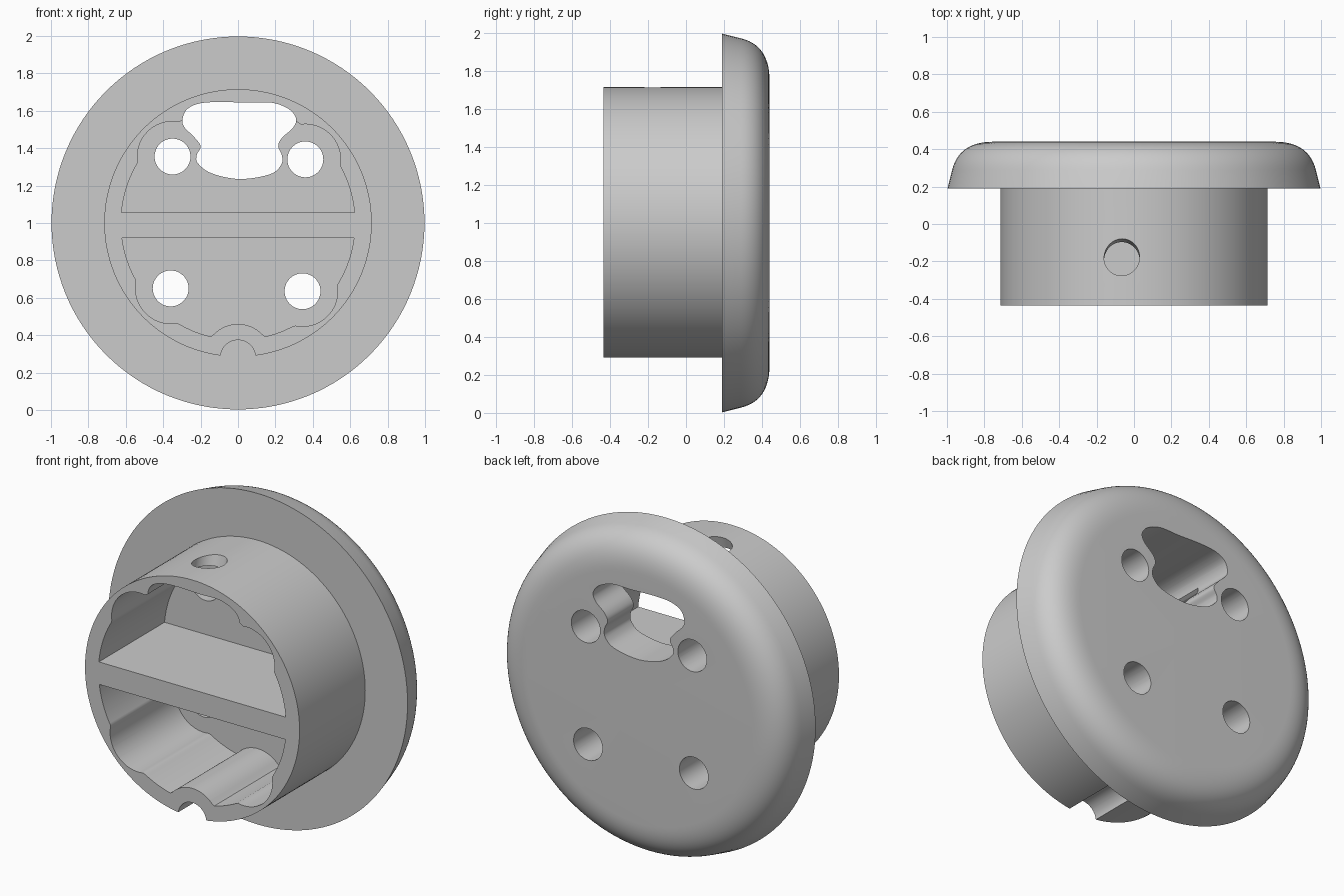
import bpy, bmesh
from math import cos, sin, pi, sqrt, radians
from mathutils import Vector, Matrix

if "Cube" in bpy.data.objects:
    bpy.data.objects.remove(bpy.data.objects["Cube"], do_unlink=True)

FRONT, SEAT, BACK = -0.435, 0.19, 0.44     # depths of cup mouth, flange face, flange back
MID = 1.0                                  # height of the round axis

grey = bpy.data.materials.new("plain grey")
grey.use_nodes = True
grey.diffuse_color = (0.6, 0.6, 0.6, 1)
grey.node_tree.nodes["Principled BSDF"].inputs["Base Color"].default_value = (0.6, 0.6, 0.6, 1)


def finish(bm, name):
    bmesh.ops.recalc_face_normals(bm, faces=bm.faces)
    mesh = bpy.data.meshes.new(name)
    bm.to_mesh(mesh)
    bm.free()
    mesh.materials.append(grey)
    obj = bpy.data.objects.new(name, mesh)
    bpy.context.collection.objects.link(obj)
    return obj


def prism(name, outline, y0, y1):
    """Extrude an (x, z) outline along y."""
    bm = bmesh.new()
    face = bm.faces.new([bm.verts.new((x, y0, z)) for x, z in outline])
    new = bmesh.ops.extrude_face_region(bm, geom=[face])["geom"]
    bmesh.ops.translate(bm, vec=(0, y1 - y0, 0),
                        verts=[v for v in new if isinstance(v, bmesh.types.BMVert)])
    return finish(bm, name)


def circle(x, z, r, n=48):
    return [(x + r * cos(2 * pi * i / n), z + r * sin(2 * pi * i / n)) for i in range(n)]


def lathe(name, profile, steps=128):
    """Spin a (radius, y) profile about the round axis."""
    bm = bmesh.new()
    verts = [bm.verts.new((r, y, MID)) for r, y in profile]
    edges = [bm.edges.new(pair) for pair in zip(verts, verts[1:])]
    bmesh.ops.spin(bm, geom=verts + edges, cent=(0, 0, MID), axis=(0, 1, 0),
                   angle=2 * pi, steps=steps)
    bmesh.ops.remove_doubles(bm, verts=bm.verts, dist=0.0001)
    return finish(bm, name)


def ray_hit(angle, x, z, r, side):
    """Distance from the axis to a circle along a ray, far (+1) or near (-1) side."""
    along = x * cos(angle) + z * sin(angle)
    inside = r * r - (x * x + z * z - along * along)
    return along + side * sqrt(inside) if inside > 0 else None


def pocket_outline(bosses, edge, sign, ridge=None, n=160):
    """Half-round pocket, widened around each screw hole, dented by a ridge."""
    points = []
    for i in range(n + 1):
        a = sign * pi * i / n
        r = 0.625
        for x, z in bosses:
            r = max(r, ray_hit(a, x, z - MID, 0.188, 1) or 0)
        if ridge:
            r = min(r, ray_hit(a, ridge[0], ridge[1] - MID, ridge[2], -1) or r)
        if sign * r * sin(a) > edge + 0.004:
            points.append((r * cos(a), MID + r * sin(a)))
    half = sqrt(0.625 ** 2 - edge ** 2)
    return [(half, MID + sign * edge)] + points + [(-half, MID + sign * edge)]


def smooth_loop(points, n=6):
    """Closed Catmull-Rom loop."""
    p = [Vector(q) for q in points]
    loop = []
    for i in range(len(p)):
        a, b, c, d = (p[(i + k) % len(p)] for k in (-1, 0, 1, 2))
        for j in range(n):
            t = j / n
            loop.append(0.5 * (2 * b + (c - a) * t + (2 * a - 5 * b + 4 * c - d) * t ** 2
                               + (3 * b - a - 3 * c + d) * t ** 3))
    return loop


# Cup and rounded flange in one turned profile
rim = [Vector((0.972, 0.29)), Vector((0.935, BACK)), Vector((0.75, BACK))]
curve = [(1 - t) ** 2 * rim[0] + 2 * t * (1 - t) * rim[1] + t * t * rim[2]
         for t in (i / 14 for i in range(15))]
profile = [(0, FRONT), (0.715, FRONT), (0.715, SEAT), (0.997, SEAT)]
body = lathe("flanged_cup", profile + [tuple(c) for c in curve] + [(0, BACK)])

upper_holes = [(-0.35, 1.355), (0.36, 1.34)]
lower_holes = [(-0.36, 0.65), (0.345, 0.635)]
cutters = []

# Pockets either side of the cross bar
cutters.append(prism("upper_pocket", pocket_outline(upper_holes, 0.055, 1), FRONT - 0.1, SEAT))
cutters.append(prism("lower_pocket", pocket_outline(lower_holes, 0.08, -1, (0, 0.28, 0.18)),
                     FRONT - 0.1, SEAT))

# Screw holes through the flange
for x, z in upper_holes + lower_holes:
    cutters.append(prism("screw_hole", circle(x, z, 0.096), 0.0, BACK + 0.1))

# Waisted socket opening
slot = [(-.297, 1.55), (-.275, 1.605), (-.21, 1.638), (-.1, 1.647), (.05, 1.643), (.18, 1.643),
        (.27, 1.61), (.31, 1.56), (.295, 1.51), (.235, 1.455), (.215, 1.41), (.235, 1.36),
        (.23, 1.31), (.17, 1.26), (.01, 1.235), (-.14, 1.265), (-.215, 1.32), (-.22, 1.365),
        (-.2, 1.41), (-.235, 1.46), (-.285, 1.51)]
cutters.append(prism("socket_opening", smooth_loop(slot), FRONT - 0.12, BACK + 0.1))

# Key groove under the cup
cutters.append(prism("key_groove", circle(0, 0.28, 0.094), FRONT - 0.1, SEAT))

# Slightly tilted cross hole in the top of the cup
bm = bmesh.new()
bmesh.ops.create_cone(bm, cap_ends=True, segments=48, radius1=0.095, radius2=0.095, depth=0.4,
                      matrix=Matrix.Translation((-0.065, -0.178, 1.71))
                      @ Matrix.Rotation(radians(-15), 4, "X"))
cutters.append(finish(bm, "cross_hole"))

# Cut everything, then drop the cutters
for c in cutters:
    c.hide_render = True
    mod = body.modifiers.new(c.name, "BOOLEAN")
    mod.operation, mod.solver, mod.object = "DIFFERENCE", "EXACT", c
bpy.context.view_layer.update()
cut = bpy.data.meshes.new_from_object(body.evaluated_get(bpy.context.evaluated_depsgraph_get()))
body.modifiers.clear()
body.data = cut
for c in cutters:
    bpy.data.objects.remove(c, do_unlink=True)

bpy.ops.object.select_all(action="DESELECT")
body.select_set(True)
bpy.context.view_layer.objects.active = body
bpy.ops.object.shade_smooth_by_angle(angle=radians(30))
